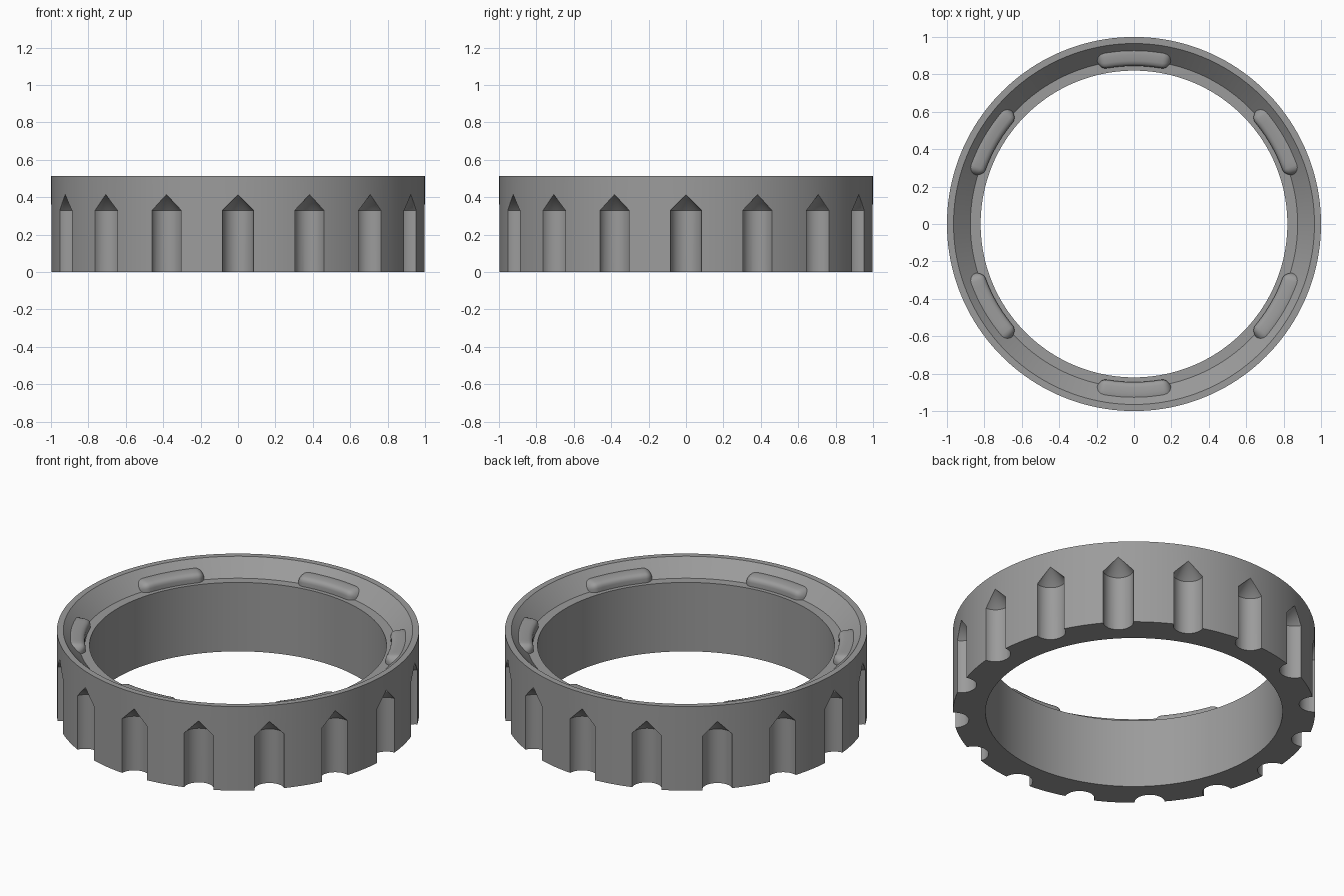
import bpy, bmesh, math
from mathutils import Matrix, Vector

if "Cube" in bpy.data.objects:
    bpy.data.objects.remove(bpy.data.objects["Cube"])

HEIGHT = 0.512
GROOVES, GROOVE_R, GROOVE_Z = 16, 0.084, 0.33
BUMPS = 6

grey = bpy.data.materials.new("mid grey")
grey.diffuse_color = (0.33, 0.33, 0.33, 1)
grey.use_nodes = True
grey.node_tree.nodes["Principled BSDF"].inputs["Base Color"].default_value = grey.diffuse_color


def make_object(name, bm):
    bmesh.ops.recalc_face_normals(bm, faces=bm.faces)
    mesh = bpy.data.meshes.new(name)
    bm.to_mesh(mesh)
    bm.free()
    mesh.materials.append(grey)
    ob = bpy.data.objects.new(name, mesh)
    bpy.context.collection.objects.link(ob)
    return ob


def select(ob):
    bpy.ops.object.select_all(action='DESELECT')
    ob.select_set(True)
    bpy.context.view_layer.objects.active = ob


def smooth(ob, degrees):
    select(ob)
    bpy.ops.object.shade_smooth_by_angle(angle=math.radians(degrees))


def loft(bm, rings, closed):
    """Bridge equal rings of points, closing the loop or capping the ends."""
    rings = [[bm.verts.new(p) for p in ring] for ring in rings]
    n = len(rings[0])
    pairs = list(zip(rings, rings[1:])) + ([(rings[-1], rings[0])] if closed else [])
    for a, b in pairs:
        for i in range(n):
            bm.faces.new((a[i], a[(i + 1) % n], b[(i + 1) % n], b[i]))
    if not closed:
        bm.faces.new(rings[0])
        bm.faces.new(rings[-1])


def polar(r, angle, z):
    return Vector((r * math.cos(angle), r * math.sin(angle), z))


# Ring body: bore, flat ledge, sloped seat and narrow rim
profile = [(0.82, 0), (1, 0), (1, HEIGHT), (0.965, HEIGHT), (0.875, 0.42), (0.82, 0.42)]
bm = bmesh.new()
loft(bm, [[polar(r, math.tau * i / 160, z) for r, z in profile] for i in range(160)], True)
ring = make_object("ring_body", bm)

# Grip grooves: round channels ending in a cone, open at the bottom
bm = bmesh.new()
for k in range(GROOVES):
    place = Matrix.Translation(polar(1, math.tau * k / GROOVES, 0))
    sides = 32
    low, high = ([bm.verts.new(place @ polar(GROOVE_R, math.tau * i / sides, z))
                  for i in range(sides)] for z in (-0.1, GROOVE_Z))
    tip = bm.verts.new(place @ Vector((0, 0, GROOVE_Z + GROOVE_R)))
    bm.faces.new(low)
    for i in range(sides):
        j = (i + 1) % sides
        bm.faces.new((low[i], low[j], high[j], high[i]))
        bm.faces.new((high[i], high[j], tip))
cutter = make_object("groove_cutter", bm)
cutter.hide_render = True

cut = ring.modifiers.new("grooves", 'BOOLEAN')
cut.operation, cut.solver, cut.object = 'DIFFERENCE', 'EXACT', cutter
select(ring)
bpy.ops.object.modifier_apply(modifier=cut.name)
bpy.data.objects.remove(cutter)
smooth(ring, 25)

# Locking bumps: rounded bars on the seat, shrinking into the wall at both ends
section = [(0.845, 0.415), (0.845, 0.443), (0.848, 0.456), (0.857, 0.466), (0.872, 0.471),
           (0.905, 0.474), (0.925, 0.473), (0.95, 0.465), (0.90, 0.41)]
ends = [(12.9, 0.25), (12.6, 0.5), (12.1, 0.72), (11.5, 0.87), (10.8, 0.96), (10, 1)]
spans = ([(-a, s) for a, s in ends] + [(a, 1) for a in range(-8, 9, 2)]
         + list(reversed(ends)))
core_r, core_z = 0.91, 0.418
for k in range(BUMPS):
    middle = math.radians(30 + 360 * k / BUMPS)
    bm = bmesh.new()
    loft(bm, [[polar(core_r + (r - core_r) * s, middle + math.radians(a),
                     core_z + (z - core_z) * s) for r, z in section] for a, s in spans], False)
    smooth(make_object(f"locking_bump_{k + 1}", bm), 60)
